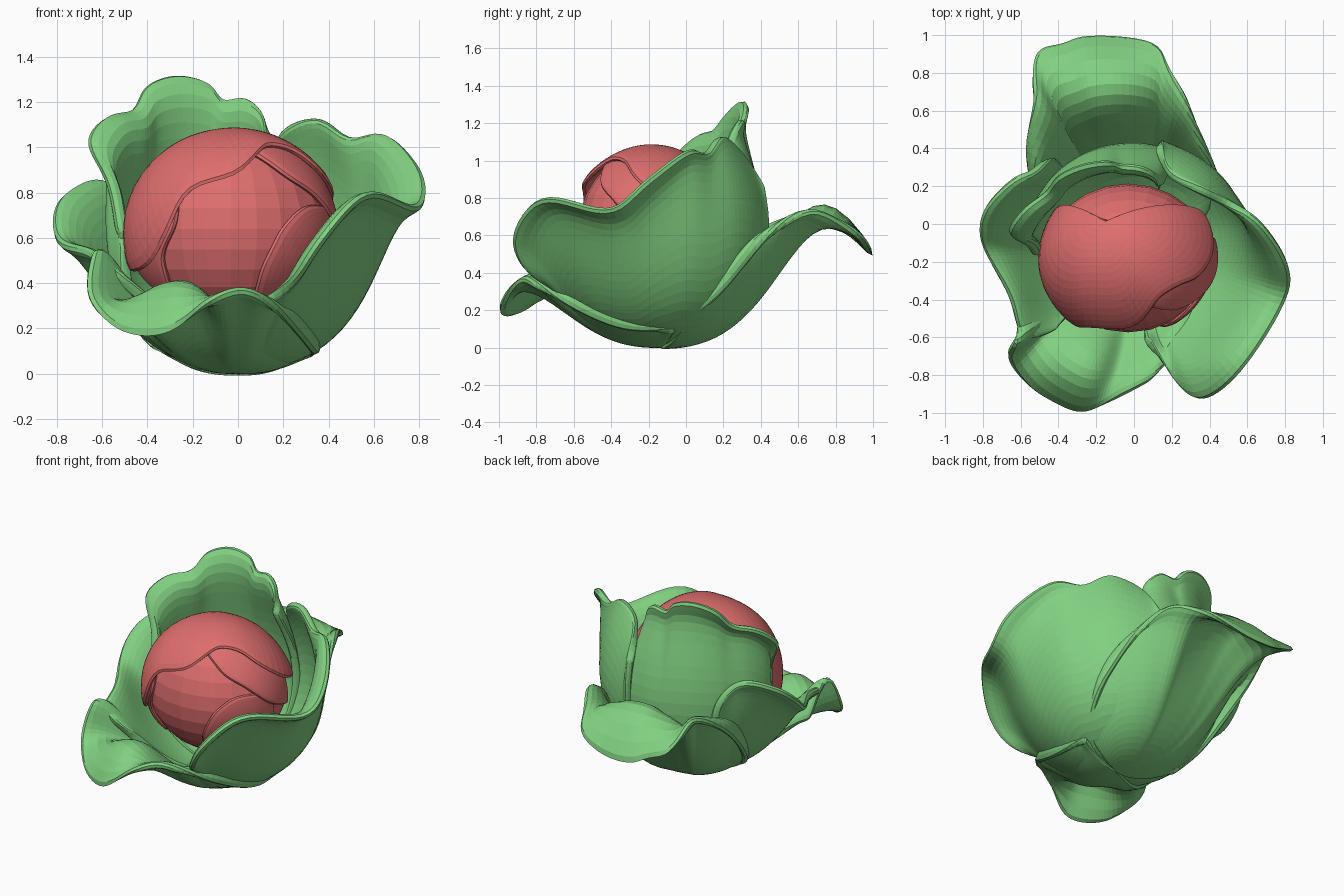
import bpy, bmesh
from math import sin, cos, acos, atan2, pi
from mathutils import Vector

if "Cube" in bpy.data.objects:
    bpy.data.objects.remove(bpy.data.objects["Cube"])


def material(name, color):
    m = bpy.data.materials.new(name)
    m.use_nodes = True
    m.diffuse_color = color
    m.node_tree.nodes["Principled BSDF"].inputs["Base Color"].default_value = color
    return m


GREEN = material("leaf green", (0.22, 0.63, 0.22, 1))
RED = material("heart red", (0.73, 0.155, 0.155, 1))

BOWL = Vector((0, -0.14, 0.67))          # centre of the cup the outer leaves share
BOWL_R, BOWL_H = 0.62, 0.635
HEART = Vector((-0.03, -0.18, 0.64))     # centre of the red heart
HEART_R = Vector((0.46, 0.41, 0.43))


def smooth_path(points, count):
    """Even samples of a curve through the points (given in hundredths)."""
    pts = [Vector(p) / 100 for p in points]
    last = len(pts) - 1
    result = []
    for i in range(count + 1):
        u = i / count * last
        k = min(int(u), last - 1)
        f = u - k
        a, b, c, d = (pts[max(0, min(last, k + j))] for j in (-1, 0, 1, 2))
        result.append(b + 0.5 * f * (c - a + f * (2 * a - 5 * b + 4 * c - d
                      + f * (3 * (b - c) + d - a))))
    return result


def sheet(name, ribs, mat, thickness):
    """Skin a row of ribs, then give the skin thickness and a rounded rim."""
    bm = bmesh.new()
    grid = [[bm.verts.new(p) for p in rib] for rib in ribs]
    for left, right in zip(grid, grid[1:]):
        for j in range(len(left) - 1):
            bm.faces.new((left[j], right[j], right[j + 1], left[j + 1]))
    bmesh.ops.remove_doubles(bm, verts=bm.verts, dist=0.002)
    bmesh.ops.recalc_face_normals(bm, faces=bm.faces)
    mesh = bpy.data.meshes.new(name)
    bm.to_mesh(mesh)
    bm.free()
    mesh.materials.append(mat)
    obj = bpy.data.objects.new(name, mesh)
    bpy.context.collection.objects.link(obj)
    solid = obj.modifiers.new("thickness", "SOLIDIFY")
    solid.thickness = thickness
    solid.offset = 0
    rounding = obj.modifiers.new("rounding", "SUBSURF")
    rounding.levels = rounding.render_levels = 1
    return obj


def cup_leaf(name, rim, size=1.0, crest=0.0, pinch=0.0, columns=34, rows=12):
    """Leaf rising from the root along the cup, flaring to its rim.
    Where the rim hangs below the crest height, the leaf arches over.
    Pinch draws the neck in towards the heart below the flare."""
    ribs = []
    for i, edge in enumerate(smooth_path(rim, columns)):
        lift = sin(pi * i / columns) * max(0, crest - edge.z)
        az = atan2(edge.y - BOWL.y, edge.x - BOWL.x)
        top = min(edge.z + 1.5 * lift, 1.14)
        end = acos(max(-1, min(1, (BOWL.z - top) / BOWL_H)))
        rib = []
        for j in range(rows + 1):
            t = j / rows
            r = BOWL_R * size * sin(end * t) ** 0.85 * (1 - pinch * t ** 4)
            on_cup = BOWL + Vector((r * cos(az), r * sin(az),
                                    -BOWL_H * size * cos(end * t)))
            p = on_cup.lerp(edge, t ** 4)
            p.z += lift * sin(pi * t ** 3)
            rib.append(p)
        ribs.append(rib)
    return sheet(name, ribs, GREEN, 0.05)


def heart_leaf(name, pole, rim, size, lip=0.025, columns=24, rows=8):
    """Leaf wrapped tightly over the heart, fanned out from a pole."""
    def direction(v):
        return Vector([c / r for c, r in zip(v, HEART_R)]).normalized()
    start = direction(Vector(pole) / 100)
    ribs = []
    for edge in smooth_path(rim, columns):
        rib = []
        for j in range(rows + 1):
            t = j / rows
            d = start.slerp(direction(edge), t) * (size + lip * t ** 4)
            rib.append(HEART + d * HEART_R)
        ribs.append(rib)
    return sheet(name, ribs, RED, 0.035)


# Red heart and the leaves folded over it
bpy.ops.mesh.primitive_uv_sphere_add(segments=24, ring_count=14, location=HEART)
heart = bpy.context.object
heart.name = "heart"
heart.scale = HEART_R * 0.96
heart.data.materials.append(RED)

heart_leaf("heart_cap_leaf", (-12, 20, 38),
           [(-40, 28, -12), (-45, 10, -18), (-43, -14, -20), (-35, -28, -15),
            (-26, -35, 0), (-18, -36, 17), (2, -36, 22), (12, -25, 32),
            (17, -20, 36), (28, -14, 34), (36, -10, 26), (41, 5, 12),
            (36, 24, 6)], 1.0, lip=0.06)
heart_leaf("heart_upper_side_leaf", (30, 10, 25),
           [(8, -24, 32), (22, -26, 22), (32, -20, 14), (42, -8, 2),
            (44, 10, -5)], 0.98)
heart_leaf("heart_side_leaf", (42, 0, -15),
           [(8, -22, -40), (13, -36, -22), (17, -36, -9), (22, -32, 2),
            (32, -24, 10), (42, -5, 8)], 0.95)
heart_leaf("heart_low_leaf", (-42, 2, -15),
           [(-28, -20, -36), (-32, -28, -24), (-31, -30, -12), (-24, -34, 2),
            (-22, -32, 14)], 0.96)

# Inner back leaf, tallest, curling over the heart
cup_leaf("inner_back_leaf",
         [(-54, -16, 62), (-58, -10, 84), (-67, -4, 102), (-59, 8, 113),
          (-47, 17, 116), (-41, 25, 127), (-28, 31, 132), (-14, 33, 129),
          (-7, 31, 121), (3, 30, 122), (11, 26, 115), (14, 20, 102)],
         0.97, pinch=0.45)

# Large leaf on the +x side
cup_leaf("large_side_leaf",
         [(6, -60, 30), (24, -85, 40), (38, -93, 60), (58, -77, 80),
          (80, -42, 73), (82, -22, 88), (67, 1, 105), (50, 11, 104),
          (35, 18, 113), (18, 26, 106), (13, 42, 86)], 1.0, pinch=0.1)

# Small leaf on the -x side
cup_leaf("small_side_leaf",
         [(-42, -56, 34), (-59, -60, 47), (-66, -38, 54), (-79, -15, 58),
          (-82, -2, 68), (-78, 10, 78), (-65, 23, 85), (-54, 28, 81),
          (-47, 34, 68), (-44, 34, 46)], 0.99)

# Low front leaf with a drooping lip
cup_leaf("front_leaf",
         [(34, -5, 9), (33, -33, 9), (24, -60, 20), (12, -80, 33),
          (0, -88, 37), (-14, -95, 31), (-28, -100, 19), (-42, -95, 16),
          (-56, -86, 21), (-67, -72, 36), (-63, -62, 56), (-61, -46, 32)],
         1.02, crest=0.34)

# Outer back leaf, arching over and down
cup_leaf("outer_back_leaf",
         [(33, -4, 10), (43, 17, 26), (40, 32, 44), (35, 48, 62),
          (28, 67, 74), (18, 84, 67), (12, 96, 57), (-8, 100, 49),
          (-28, 100, 49), (-38, 96, 54), (-51, 93, 59), (-54, 80, 69),
          (-53, 66, 73), (-57, 45, 60), (-54, 24, 42), (-48, 6, 24),
          (-38, -8, 11)], 1.03, crest=0.7)
